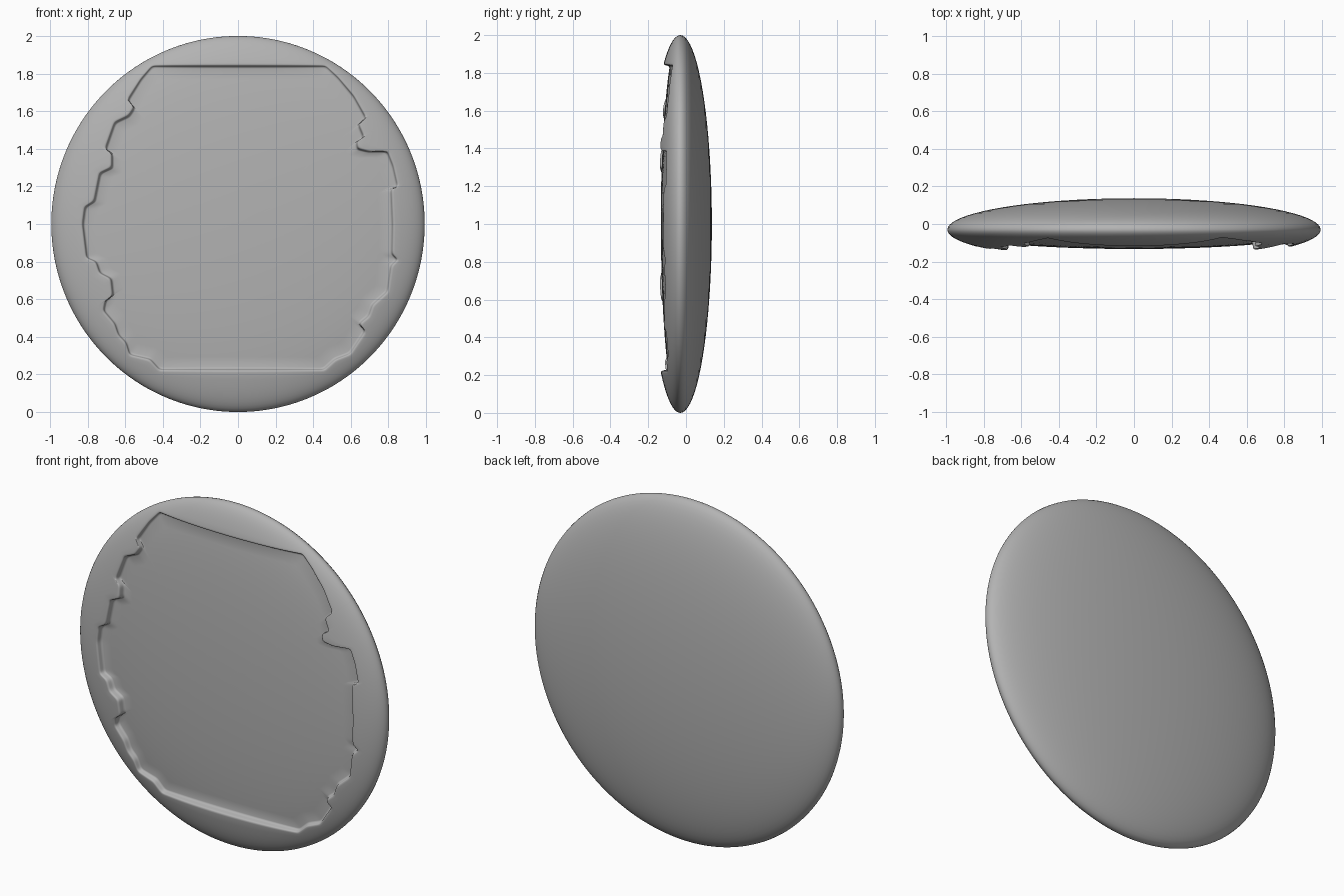
import bpy, bmesh, math

if "Cube" in bpy.data.objects:
    bpy.data.objects.remove(bpy.data.objects["Cube"])

# Overall lens: radius, centre plane, half-depths of back/rim shell and recessed face
SX, CZ, CY = 0.993, 1.0, -0.03
SHELL, FACE = 0.167, 0.103

# Ragged recess outline relative to the disc centre: right side, then left side
right = [(.47, .84), (.535, .78), (.62, .68), (.685, .565), (.645, .53), (.675, .46),
         (.635, .44), (.64, .40), (.70, .385), (.80, .385), (.83, .31), (.855, .20),
         (.82, .185), (.828, 0), (.825, -.16), (.855, -.19), (.82, -.22), (.80, -.36),
         (.72, -.43), (.70, -.49), (.65, -.53), (.68, -.57), (.60, -.69),
         (.52, -.72), (.46, -.775)]
left = [(-.42, -.775), (-.47, -.72), (-.58, -.695), (-.60, -.63), (-.64, -.59),
        (-.66, -.53), (-.72, -.46), (-.71, -.41), (-.67, -.38), (-.68, -.29),
        (-.74, -.26), (-.76, -.20), (-.81, -.18), (-.832, 0), (-.82, .09), (-.77, .12),
        (-.74, .27), (-.675, .30), (-.675, .375), (-.71, .40), (-.66, .54), (-.585, .575),
        (-.555, .62), (-.59, .66), (-.52, .77), (-.46, .84)]
outline = right + left


def resample(points, count):
    """Evenly spaced points along a closed polyline, lightly rounded."""
    n = len(points)
    lens = [math.dist(points[i], points[(i + 1) % n]) for i in range(n)]
    total, out, i, start = sum(lens), [], 0, 0.0
    for k in range(count):
        d = total * k / count
        while d > start + lens[i] and i < n - 1:
            start += lens[i]
            i += 1
        t = (d - start) / lens[i]
        a, b = points[i], points[(i + 1) % n]
        out.append((a[0] + (b[0] - a[0]) * t, a[1] + (b[1] - a[1]) * t))
    for _ in range(3):
        out = [tuple((out[k - 1][j] + 2 * out[k][j] + out[(k + 1) % count][j]) / 4
                     for j in (0, 1)) for k in range(count)]
    return out


def dome(r, depth):
    return depth * math.sqrt(max(0.0, 1 - r * r))


N = 720
edge = [(math.atan2(z, x), math.hypot(x, z)) for x, z in resample(outline, N)]

bm = bmesh.new()
rings = []


def add_ring(radius_depth):
    """One loop of vertices; radius_depth maps outline radius to (r, y offset)."""
    ring = []
    for ang, R in edge:
        r, y = radius_depth(R)
        ring.append(bm.verts.new((SX * r * math.cos(ang), CY + y, CZ + r * math.sin(ang))))
    rings.append(ring)


# Back dome, out to the rim
for k in range(1, 21):
    p = math.pi / 2 * k / 20
    add_ring(lambda R: (math.sin(p), dome(math.sin(p), SHELL)))


# Front raised border, from the rim in to the ragged edge
def border(R, t):
    p = math.pi / 2 + (math.asin(R + .016) - math.pi / 2) * t
    return math.sin(p), -dome(math.sin(p), SHELL)


for k in range(1, 11):
    add_ring(lambda R: border(R, k / 10))

# Rounded lip and wall, blending from the shell down to the recessed face
for off, mix in ((.009, .97), (.004, .88), (.001, .7), (-.002, .35), (-.006, .1), (-.014, 0)):
    add_ring(lambda R: (R + off, -dome(R + off, FACE + (SHELL - FACE) * mix)))

# Recessed front face
for k in range(1, 14):
    s = 1 - k / 14
    add_ring(lambda R: ((R - .014) * s, -dome((R - .014) * s, FACE)))

# Skin the loops and close both centres
for a, b in zip(rings, rings[1:]):
    for i in range(N):
        j = (i + 1) % N
        bm.faces.new((a[i], a[j], b[j], b[i]))
for ring, y in ((rings[0], SHELL), (rings[-1], -FACE)):
    c = bm.verts.new((0, CY + y, CZ))
    for i in range(N):
        bm.faces.new((ring[i], ring[(i + 1) % N], c))
bmesh.ops.recalc_face_normals(bm, faces=bm.faces)

mesh = bpy.data.meshes.new("recessed_disc")
bm.to_mesh(mesh)
bm.free()
disc = bpy.data.objects.new("recessed_disc", mesh)
bpy.context.collection.objects.link(disc)

grey = bpy.data.materials.new("plain_grey")
grey.diffuse_color = (0.45, 0.45, 0.45, 1)
grey.use_nodes = True
grey.node_tree.nodes["Principled BSDF"].inputs["Base Color"].default_value = grey.diffuse_color
mesh.materials.append(grey)

bpy.context.view_layer.objects.active = disc
disc.select_set(True)
bpy.ops.object.shade_smooth_by_angle(angle=math.radians(50))
